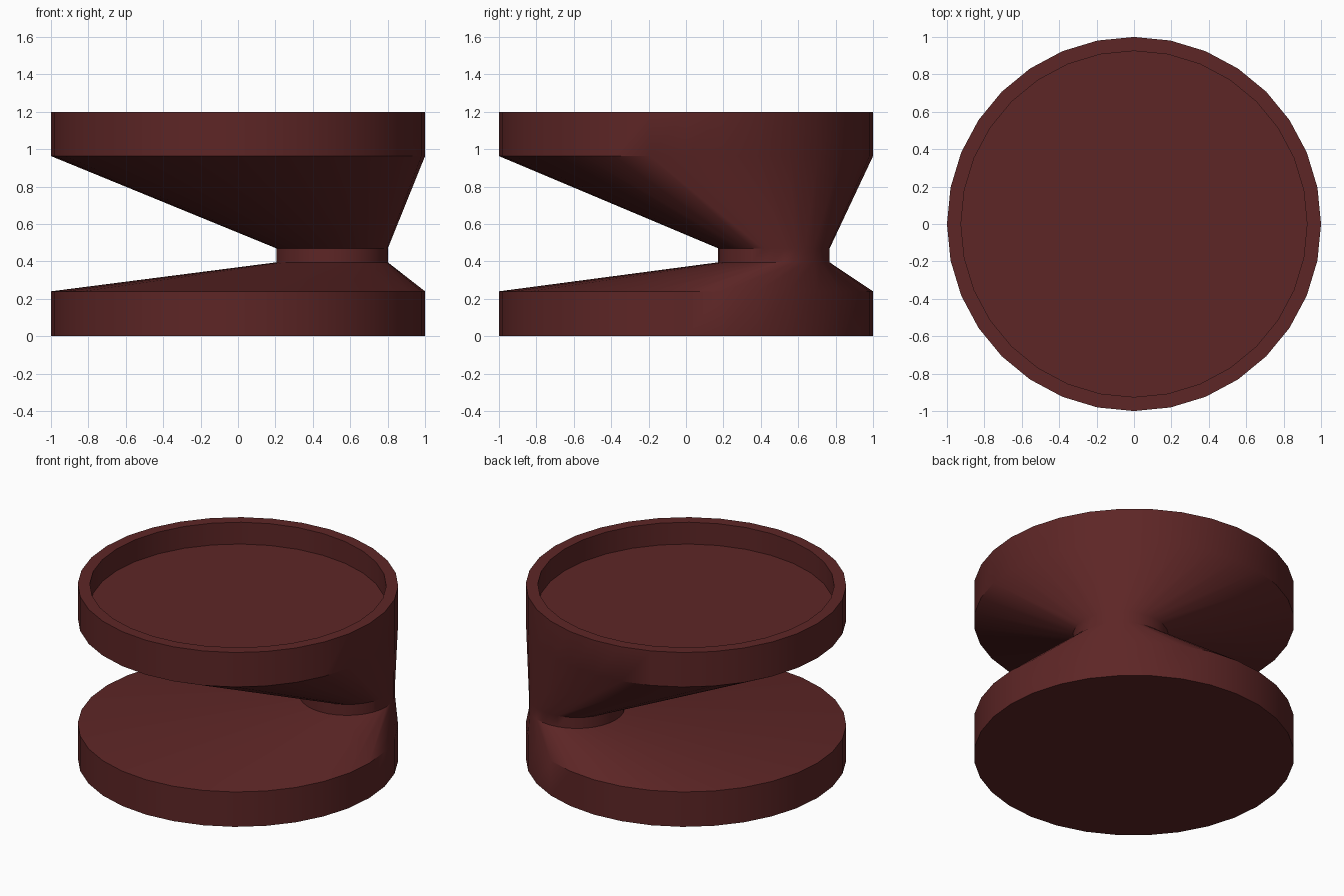
import bpy, bmesh, math

if "Cube" in bpy.data.objects:
    bpy.data.objects.remove(bpy.data.objects["Cube"])

SIDES = 32
NECK = (0.503, 0.47)

mat = bpy.data.materials.new("dark red")
mat.diffuse_color = (0.11, 0.019, 0.019, 1)
mat.use_nodes = True
mat.node_tree.nodes["Principled BSDF"].inputs["Base Color"].default_value = mat.diffuse_color

# Stacked rings: centre, radius, height
rings = [
    ((0, 0), 1.0, 0.0),      # base disc
    ((0, 0), 1.0, 0.24),
    (NECK, 0.298, 0.395),    # off-centre neck
    (NECK, 0.298, 0.47),
    ((0, 0), 1.0, 0.963),    # upper dish
    ((0, 0), 1.0, 1.2),
    ((0, 0), 0.925, 1.2),    # rim
    ((0, 0), 0.925, 1.05),   # recessed floor
]

bm = bmesh.new()
loops = []
for (cx, cy), r, z in rings:
    loops.append([bm.verts.new((cx + r * math.cos(2 * math.pi * i / SIDES),
                                cy + r * math.sin(2 * math.pi * i / SIDES), z))
                  for i in range(SIDES)])

# Skin neighbouring rings, then cap the underside and the dish floor
for low, high in zip(loops, loops[1:]):
    for i in range(SIDES):
        j = (i + 1) % SIDES
        bm.faces.new((low[i], low[j], high[j], high[i]))
bm.faces.new(loops[0][::-1])
bm.faces.new(loops[-1])

mesh = bpy.data.meshes.new("pinched_dish_stand")
bm.to_mesh(mesh)
bm.free()
mesh.materials.append(mat)
obj = bpy.data.objects.new("pinched_dish_stand", mesh)
bpy.context.collection.objects.link(obj)

# Smooth the round walls, keep rims crisp
bpy.context.view_layer.objects.active = obj
obj.select_set(True)
bpy.ops.object.shade_smooth_by_angle(angle=math.radians(30))
